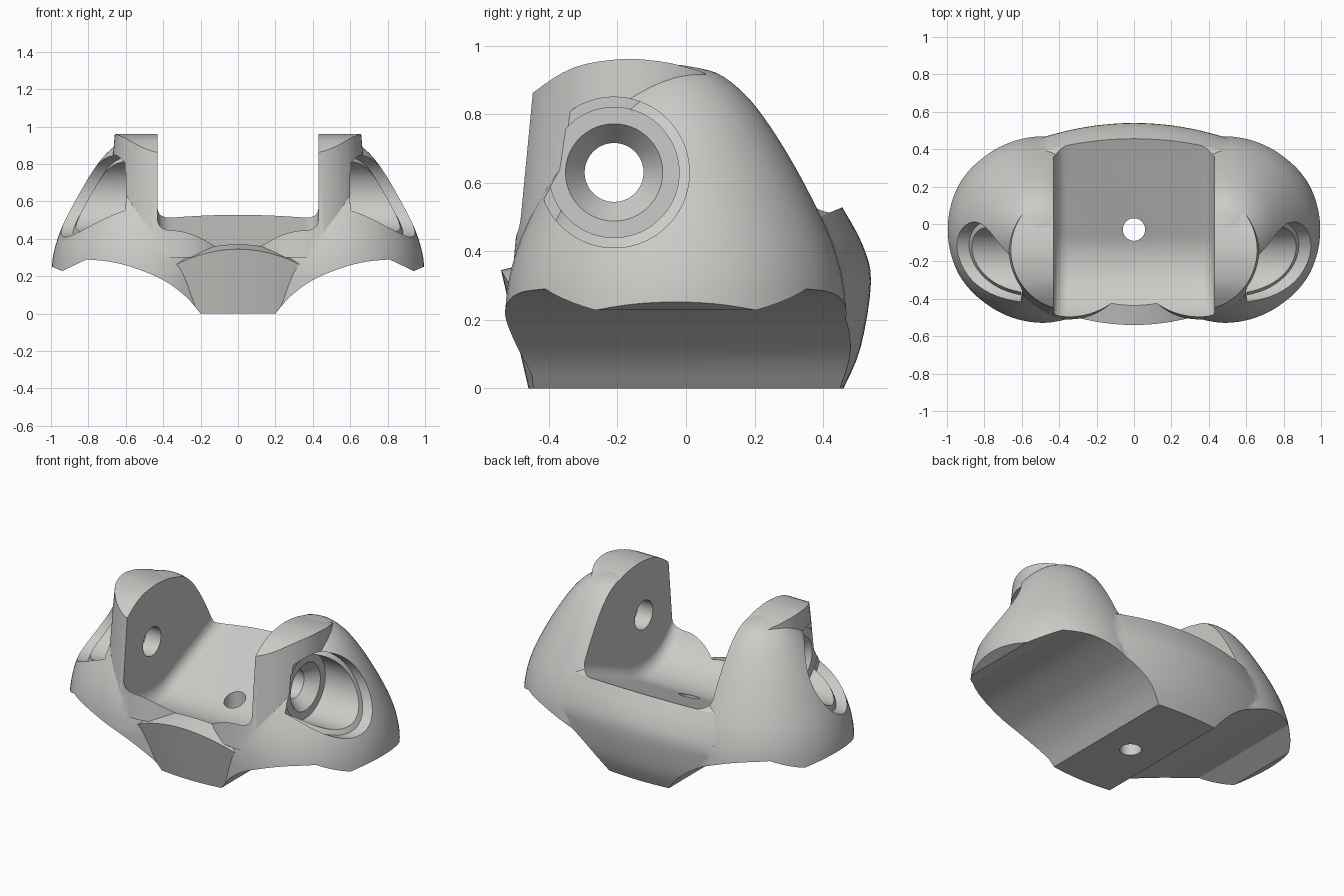
import bpy, bmesh, math

if "Cube" in bpy.data.objects:
    bpy.data.objects.remove(bpy.data.objects["Cube"])

SIDES = (1, -1)
AXIS_Y, AXIS_Z = -0.21, 0.63      # cross-bolt axis


def make(name, sections, closed=False):
    """Skin a list of equal-length point loops, capping the ends."""
    bm = bmesh.new()
    rings = [[bm.verts.new(p) for p in s] for s in sections]
    n = len(rings[0])
    for a, b in zip(rings, rings[1:]):
        for i in range(n):
            j = (i + 1) % n
            bm.faces.new((a[i], a[j], b[j], b[i]))
    bm.faces.new(rings[0])
    bm.faces.new(rings[-1])
    bmesh.ops.recalc_face_normals(bm, faces=bm.faces)
    me = bpy.data.meshes.new(name)
    bm.to_mesh(me)
    bm.free()
    ob = bpy.data.objects.new(name, me)
    bpy.context.collection.objects.link(ob)
    return ob


def round_z(name, cx, cy, profile, n=72):
    """Solid of revolution on a vertical axis; profile holds (radius, z)."""
    turn = [2 * math.pi * (i + 0.5) / n for i in range(n)]
    return make(name, [[(cx + r * math.cos(t), cy + r * math.sin(t), z)
                        for t in turn] for r, z in profile])


def round_x(name, s, profile, n=64):
    """Solid of revolution on the bolt axis; profile holds (radius, x)."""
    turn = [2 * math.pi * (i + 0.5) / n for i in range(n)]
    return make(name, [[(s * x, AXIS_Y + r * math.cos(t), AXIS_Z + r * math.sin(t))
                        for t in turn] for r, x in profile])


def combine(target, tool, operation):
    """Apply a boolean and drop the tool."""
    tool.hide_render = True
    mod = target.modifiers.new("combine", "BOOLEAN")
    mod.operation = operation
    mod.solver = "EXACT"
    mod.object = tool
    bpy.context.view_layer.objects.active = target
    bpy.ops.object.modifier_apply(modifier=mod.name)
    bpy.data.objects.remove(tool)


def smooth_curve(pts, steps=4):
    """Catmull-Rom interpolation through 2D points."""
    out = []
    p = [pts[0]] + pts + [pts[-1]]
    for a, b, c, d in zip(p, p[1:], p[2:], p[3:]):
        for k in range(steps):
            t = k / steps
            out.append(tuple(0.5 * (2 * b[i] + (c[i] - a[i]) * t
                       + (2 * a[i] - 5 * b[i] + 4 * c[i] - d[i]) * t * t
                       + (3 * b[i] - a[i] - 3 * c[i] + d[i]) * t ** 3) for i in (0, 1)))
    return out + [pts[-1]]


# Central body: side profile swept across x, bowed at front and back
back = smooth_curve([(0.455, 0.53), (0.515, 0.42), (0.54, 0.31), (0.51, 0.12), (0.46, 0)], 4)
side = [(-0.46, 0), (-0.54, 0.345), (-0.44, 0.37), (0.40, 0.56)] + back


def bow(x, y, z):
    front = y < 0
    k, drop = (0.8, 0.75) if front else (0.6, 0.13)
    return (x, y * (1 - k * x * x), z - (drop * x * x if z > 0.3 else 0))


bracket = make("bracket_body", [[bow(-0.5 + i / 24, y, z) for y, z in side]
                                for i in range(25)])

# Domed side lobes
dome = [(0.499, 0.0), (0.499, 0.2)] + smooth_curve(
    [(0.499, 0.22), (0.487, 0.32), (0.455, 0.43), (0.40, 0.55), (0.335, 0.67),
     (0.265, 0.78), (0.20, 0.86), (0.12, 0.92), (0.02, 0.943)])
for s in SIDES:
    combine(bracket, round_z("side_lobe", s * 0.5, -0.03, dome), "UNION")

# Upright ears around the bolt, rounded over the top
crown = smooth_curve([(-0.60, 0.73), (-0.45, 0.86), (-0.33, 0.935), (-0.2, 0.96),
                      (-0.1, 0.957), (0.0, 0.937), (0.09, 0.89), (0.3, 0.65)])
crown += [(0.3, 0.25), (-0.6, 0.25)]
for s in SIDES:
    ear = round_z("ear", s * 0.35, -0.14, [(0.37, 0.3), (0.305, 1.0)])
    top = make("ear_crown", [[(s * x, y, z) for y, z in crown] for x in (-0.1, 0.9)])
    combine(ear, top, "INTERSECT")
    combine(bracket, ear, "UNION")

# Channel between the ears: cylindrical floor running into a rising ramp
path = [(-0.8, 0.7)]
for i in range(21):
    a = -1.2 + 1.6 * i / 20
    path.append((-0.2 + 0.35 * math.sin(a), AXIS_Z - 0.35 * math.cos(a)))
path += [(0.46, 0.53), (0.8, 0.674)]
half, fillet = 0.43, 0.08
corner = [(half - fillet + fillet * math.sin(a), fillet - fillet * math.cos(a))
          for a in [math.pi / 2 * i / 8 for i in range(9)]]
channel = []
for y, z in path:
    right = [(x, y, z + h) for x, h in corner] + [(half, y, 1.3)]
    channel.append(right + [(-x, y, h) for x, y, h in reversed(right)])
combine(bracket, make("channel_cutter", channel), "DIFFERENCE")

# Arched underside on both flanks
arch = [(0.18, -0.03)] + smooth_curve([(0.2, 0), (0.28, 0.092), (0.4, 0.18), (0.55, 0.243),
                                       (0.68, 0.277), (0.81, 0.29)])
arch += [(0.94, 0.228), (1.1, 0.297), (1.1, -0.2), (0.18, -0.2)]
for s in SIDES:
    combine(bracket, make("arch_cutter", [[(s * x, y, z) for x, z in arch]
                                          for y in (-0.8, 0.8)]), "DIFFERENCE")

# Bolt pockets with a rim step, countersink and through hole
inner_dome = [(max(r - 0.055, 0.01), z - 0.02) for r, z in dome]
for s in SIDES:
    rim = round_x("rim_cutter", s, [(0.22, 0.605), (0.22, 1.2)])
    combine(rim, round_z("rim_floor", s * 0.5, -0.03, inner_dome), "DIFFERENCE")
    combine(bracket, rim, "DIFFERENCE")
    combine(bracket, round_x("pocket_cutter", s, [(0.19, 0.6), (0.19, 1.2)]), "DIFFERENCE")
    combine(bracket, round_x("bolt_hole_cutter", s,
                             [(0.086, 0.3), (0.086, 0.53), (0.142, 0.6), (0.142, 0.62)]),
            "DIFFERENCE")

# Small vertical hole in the channel floor
combine(bracket, round_z("floor_hole_cutter", 0, -0.03, [(0.06, -0.2), (0.06, 0.8)], 40),
        "DIFFERENCE")

# Material and shading
grey = bpy.data.materials.new("light_grey")
grey.diffuse_color = (0.6, 0.6, 0.58, 1)
grey.use_nodes = True
grey.node_tree.nodes["Principled BSDF"].inputs["Base Color"].default_value = grey.diffuse_color
bracket.data.materials.clear()
bracket.data.materials.append(grey)
for f in bracket.data.polygons:
    f.material_index = 0
bpy.ops.object.select_all(action="DESELECT")
bracket.select_set(True)
bpy.context.view_layer.objects.active = bracket
bpy.ops.object.shade_smooth_by_angle(angle=math.radians(25))
